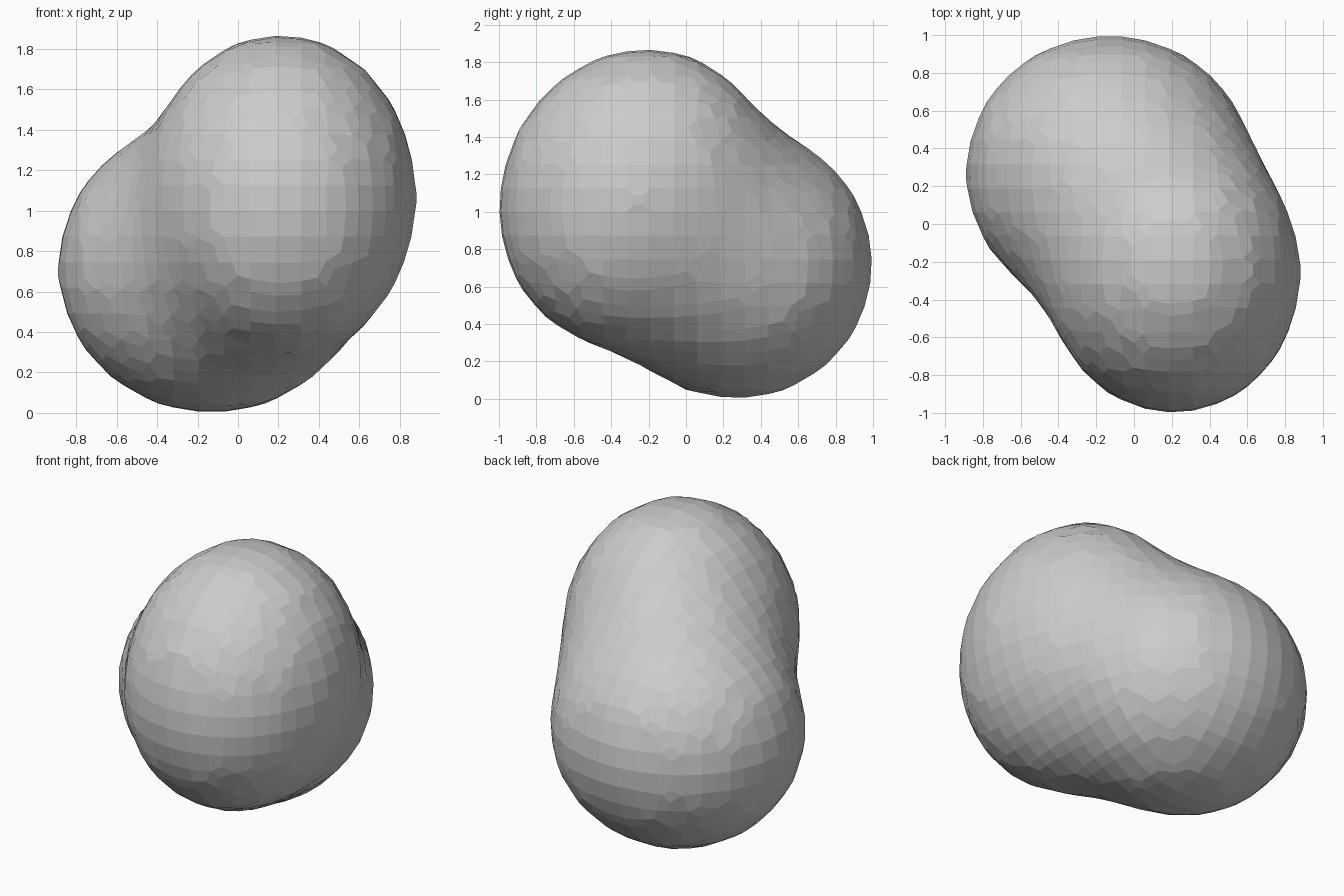
import bpy
import bmesh
from mathutils import Matrix, Vector

if "Cube" in bpy.data.objects:
    bpy.data.objects.remove(bpy.data.objects["Cube"])

# Two overlapping rounded lobes: centre and shape (squared radii plus a slight tilt)
def lobe(centre, rx, ry, rz, tilt=0.0):
    shape = Matrix(((rx * rx, 0, 0), (0, ry * ry, tilt), (0, tilt, rz * rz)))
    return Vector(centre), shape.inverted(), (rx + ry + rz) / 3

upper = lobe((0.21, -0.26, 1.07), 0.675, 0.743, 0.803, 0.04)
lower = lobe((-0.13, 0.27, 0.723), 0.763, 0.731, 0.726)
BLEND = 0.28


def distance(p, part):
    centre, inverse, radius = part
    d = p - centre
    return (max(d.dot(inverse @ d), 0.0) ** 0.5 - 1) * radius


# Smooth union of both lobes
def field(p):
    a, b = distance(p, upper), distance(p, lower)
    h = max(BLEND - abs(a - b), 0.0) / BLEND
    return min(a, b) - h * h * BLEND / 4


# Body: push every point of a sphere out to the blended surface
middle = Vector((0.03, 0.0, 0.91))
bm = bmesh.new()
bmesh.ops.create_icosphere(bm, subdivisions=6, radius=1)
for v in bm.verts:
    direction = v.co.normalized()
    low, high = 0.0, 2.0
    for _ in range(18):
        mid = (low + high) / 2
        if field(middle + direction * mid) < 0:
            low = mid
        else:
            high = mid
    v.co = middle + direction * low

mesh = bpy.data.meshes.new("blob_body")
bm.to_mesh(mesh)
bm.free()
body = bpy.data.objects.new("blob_body", mesh)
bpy.context.collection.objects.link(body)

# Coarse grid-like flat facets
remesh = body.modifiers.new("facets", 'REMESH')
remesh.mode = 'SMOOTH'
remesh.octree_depth = 4
remesh.scale = 0.99
remesh.use_smooth_shade = False
